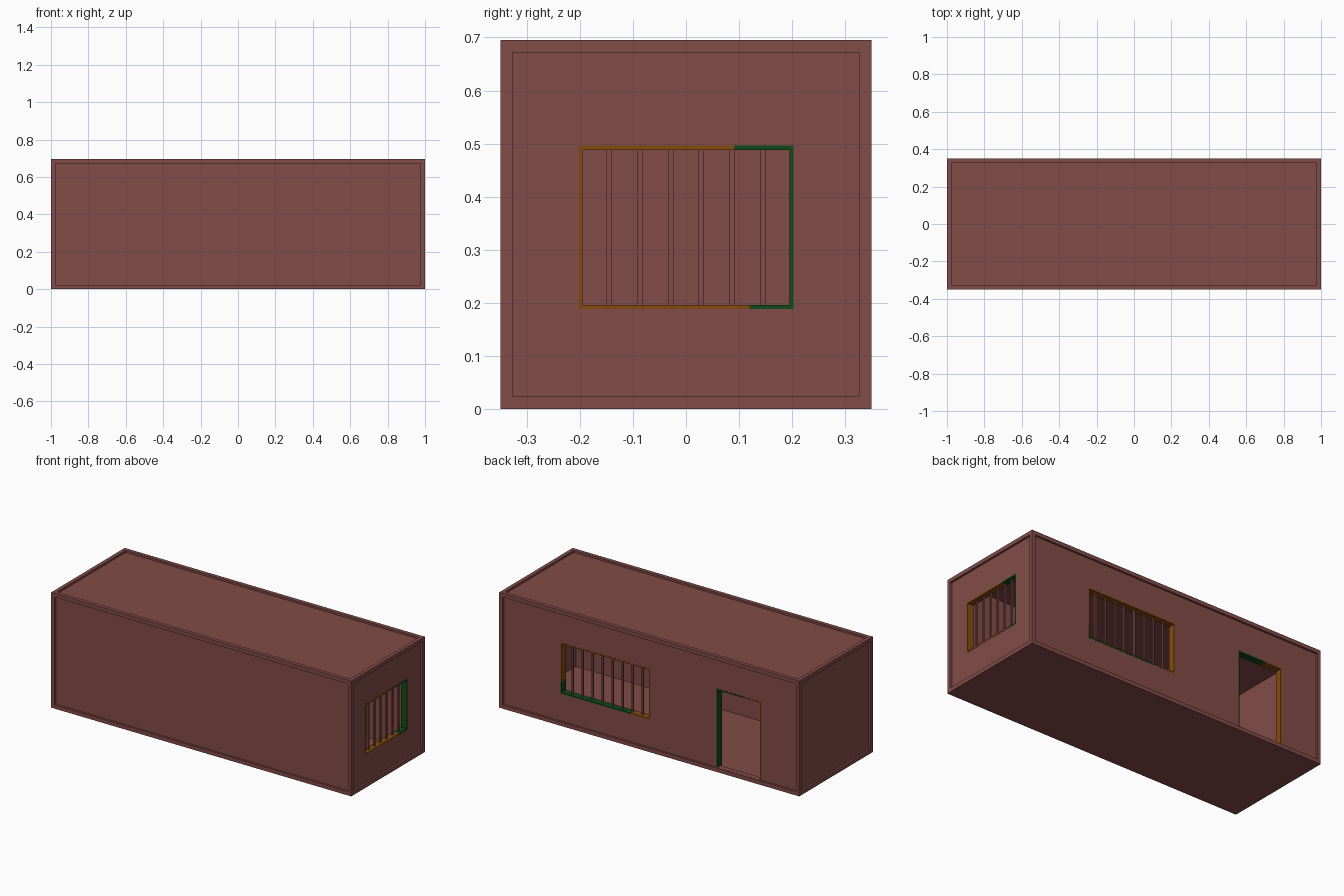
import bpy, bmesh
from mathutils import Vector

if "Cube" in bpy.data.objects:
    bpy.data.objects.remove(bpy.data.objects["Cube"])

L, W, H = 1.0, 0.35, 0.695      # half length, half width, height
RIM, REC = 0.023, 0.012         # edge frame width, panel recess
T = 0.008                       # opening trim width


def mat(name, rgb):
    m = bpy.data.materials.new(name)
    m.diffuse_color = (*rgb, 1)
    m.use_nodes = True
    m.node_tree.nodes["Principled BSDF"].inputs["Base Color"].default_value = m.diffuse_color
    return m


RED = mat("oxide_red", (0.225, 0.072, 0.064))
ORANGE = mat("rust_orange", (0.235, 0.070, 0.005))
GREEN = mat("dark_green", (0.005, 0.070, 0.009))


def add_box(bm, lo, hi, mi=0):
    vs = bmesh.ops.create_cube(bm, size=1)["verts"]
    for v in vs:
        v.co = Vector([lo[i] if v.co[i] < 0 else hi[i] for i in range(3)])
    for f in {f for v in vs for f in v.link_faces}:
        f.material_index = mi


def finish(bm, name, mats):
    me = bpy.data.meshes.new(name)
    bm.to_mesh(me)
    bm.free()
    for m in mats:
        me.materials.append(m)
    ob = bpy.data.objects.new(name, me)
    bpy.context.collection.objects.link(ob)
    return ob


# container shell with recessed panels on every side but the bottom
bm = bmesh.new()
add_box(bm, (-L, -W, 0), (L, W, H))
bm.normal_update()
panels = [f for f in bm.faces if f.normal.z > -0.5]
bmesh.ops.inset_individual(bm, faces=panels, thickness=RIM, use_even_offset=True)
for f in panels:
    n = f.normal.copy()
    new = bmesh.ops.extrude_discrete_faces(bm, faces=[f])["faces"][0]
    bmesh.ops.translate(bm, verts=new.verts[:], vec=-n * REC)
shell = finish(bm, "container_shell", [RED])

# openings: axis of wall, start and end along the wall, bottom, top
SIDE = ("x", -0.203, 0.203, 0.188, 0.496)
BACK = ("y", 0.0, 0.6, 0.188, 0.496)
DOOR = ("y", -0.74, -0.44, RIM + 0.0005, 0.496)


def place(axis, a, d, z):
    return (d, a, z) if axis == "x" else (a, d, z)


def wall_depth(axis):
    return (L if axis == "x" else W) - REC


def cut(boxes, name):
    cb = bmesh.new()
    for lo, hi in boxes:
        add_box(cb, lo, hi)
    c = finish(cb, name, [RED])
    c.hide_render = True
    mod = shell.modifiers.new(name, "BOOLEAN")
    mod.operation, mod.solver, mod.object = "DIFFERENCE", "EXACT", c
    bpy.context.view_layer.objects.active = shell
    bpy.ops.object.modifier_apply(modifier=mod.name)
    bpy.data.objects.remove(c)


# hollow interior, then window and door holes
cut([((-0.95, -0.31, 0.01), (0.95, 0.31, 0.675))], "cavity_cutter")
cut([(place(ax, a, wall_depth(ax) - 0.1, z0), place(ax, b, wall_depth(ax) + 0.1, z1))
     for ax, a, b, z0, z1 in (SIDE, BACK, DOOR)], "opening_cutter")


def trim(name, opening, strips):
    """strips: (a0, a1, z0, z1, colour index) around the opening"""
    ax = opening[0]
    d1 = wall_depth(ax) + 0.001
    tb = bmesh.new()
    for a0, a1, z0, z1, mi in strips:
        add_box(tb, place(ax, a0, d1 - 0.04, z0), place(ax, a1, d1, z1), mi)
    finish(tb, name, [ORANGE, GREEN])


# side window trim: orange, green toward the back
_, a, b, z0, z1 = SIDE
trim("side_window_trim", SIDE, [
    (a, a + T, z0, z1, 0), (b - T, b, z0, z1, 1),
    (a + T, 0.12, z0, z0 + T, 0), (0.12, b - T, z0, z0 + T, 1),
    (a + T, 0.09, z1 - T, z1, 0), (0.09, b - T, z1 - T, z1, 1)])

# back window trim: orange, green around the lower corner
_, a, b, z0, z1 = BACK
trim("back_window_trim", BACK, [
    (a, a + T, z0, z1, 0),
    (b - T, b, z0, 0.26, 1), (b - T, b, 0.26, z1, 0),
    (a + T, 0.13, z0, z0 + T, 0), (0.13, b - T, z0, z0 + T, 1),
    (a + T, b - T, z1 - T, z1, 0)])

# door trim: green jamb, split lintel, orange jamb
_, a, b, z0, z1 = DOOR
trim("door_trim", DOOR, [
    (a, a + T, z0, z1, 0), (b - T, b, z0, z1, 1),
    (a + T, -0.62, z1 - T, z1, 0), (-0.62, b - T, z1 - T, z1, 1)])


# vertical window bars
def bars(name, opening, count):
    ax, a, b, z0, z1 = opening
    d = wall_depth(ax) - 0.02
    bb = bmesh.new()
    for i in range(1, count + 1):
        c = a + (b - a) * i / (count + 1)
        add_box(bb, place(ax, c - 0.005, d - 0.005, z0 + T),
                place(ax, c + 0.005, d + 0.005, z1 - T))
    finish(bb, name, [RED])


bars("side_window_bars", SIDE, 6)
bars("back_window_bars", BACK, 8)
